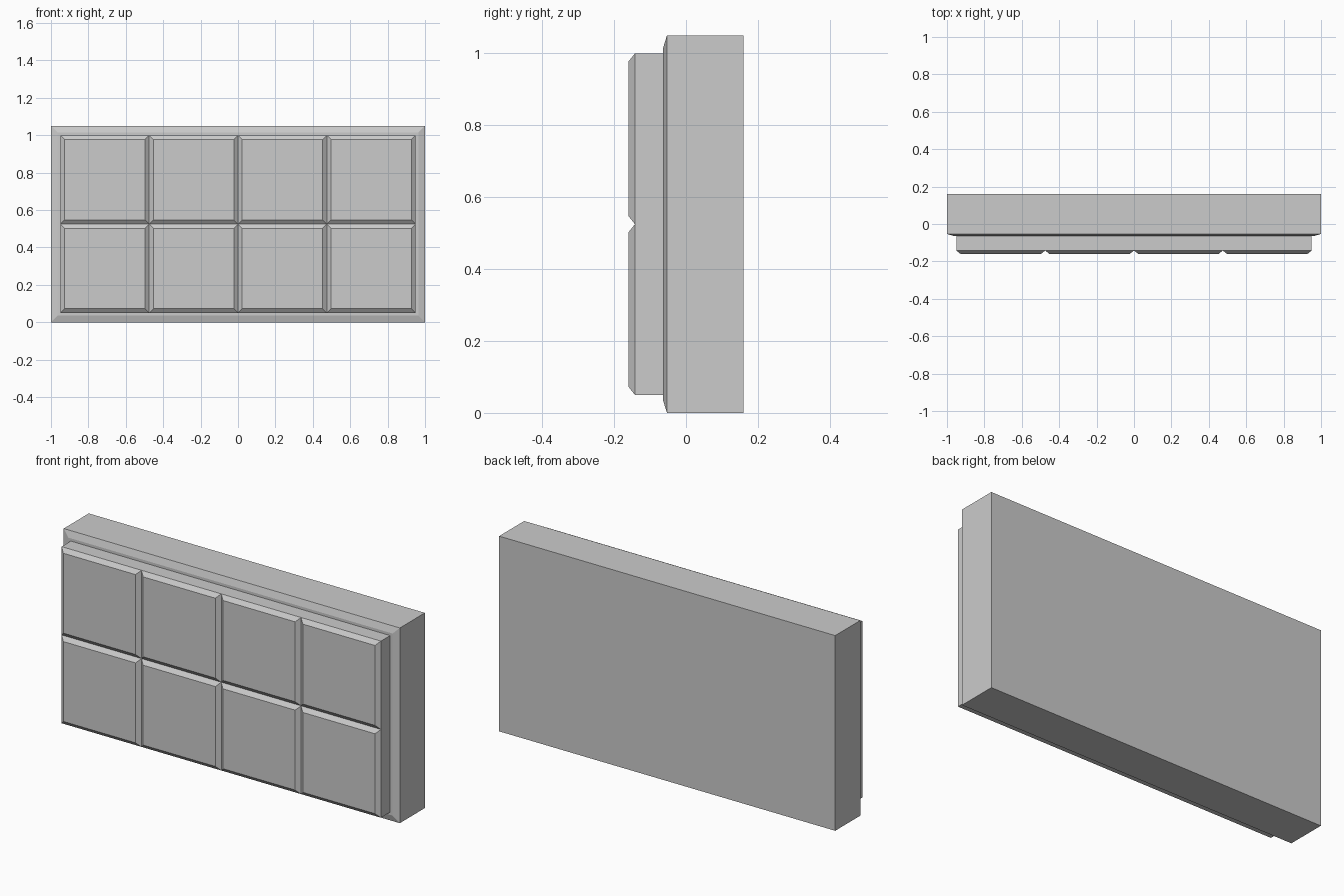
import bpy, bmesh
from mathutils import Vector

if "Cube" in bpy.data.objects:
    bpy.data.objects.remove(bpy.data.objects["Cube"])

W, H = 2.0, 1.05            # overall width and height
BACK, FRAME_Y = 0.16, -0.053
LEDGE_Y, GROOVE_Y, FRONT_Y = -0.064, -0.142, -0.16
MARGIN, CHAMFER = 0.05, 0.032
COLS, ROWS = 4, 2


def finish(name, bm):
    bmesh.ops.recalc_face_normals(bm, faces=bm.faces[:])
    mesh = bpy.data.meshes.new(name)
    bm.to_mesh(mesh)
    bm.free()
    obj = bpy.data.objects.new(name, mesh)
    bpy.context.collection.objects.link(obj)
    return obj


def inset_to(bm, faces, thickness, y):
    """Inset each face on its own and move the inner face to depth y."""
    bmesh.ops.inset_individual(bm, faces=faces, thickness=thickness)
    for f in faces:
        for v in f.verts:
            v.co.y = y


# backing slab with a sloped border on its front
bm = bmesh.new()
bmesh.ops.create_cube(bm, size=1)
bmesh.ops.scale(bm, vec=(W, BACK - FRAME_Y, H), verts=bm.verts)
bmesh.ops.translate(bm, vec=(0, (BACK + FRAME_Y) / 2, H / 2), verts=bm.verts)
bm.normal_update()
front = [f for f in bm.faces if f.normal.y < -0.9]
inset_to(bm, front, MARGIN, LEDGE_Y)
finish("backing_slab", bm)

# raised block, divided into square chamfered tiles
bm = bmesh.new()
x0, z0 = -W / 2 + MARGIN, MARGIN
dx, dz = (W - 2 * MARGIN) / COLS, (H - 2 * MARGIN) / ROWS
grid = [[bm.verts.new(Vector((x0 + i * dx, GROOVE_Y, z0 + j * dz)))
         for i in range(COLS + 1)] for j in range(ROWS + 1)]
tiles = [bm.faces.new((grid[j][i], grid[j][i + 1], grid[j + 1][i + 1], grid[j + 1][i]))
         for j in range(ROWS) for i in range(COLS)]

# side walls running back into the slab
rim = [e for e in bm.edges if e.is_boundary]
walls = bmesh.ops.extrude_edge_only(bm, edges=rim)["geom"]
for v in walls:
    if isinstance(v, bmesh.types.BMVert):
        v.co.y = LEDGE_Y
bm.normal_update()
inset_to(bm, tiles, CHAMFER, FRONT_Y)
finish("tile_block", bm)
